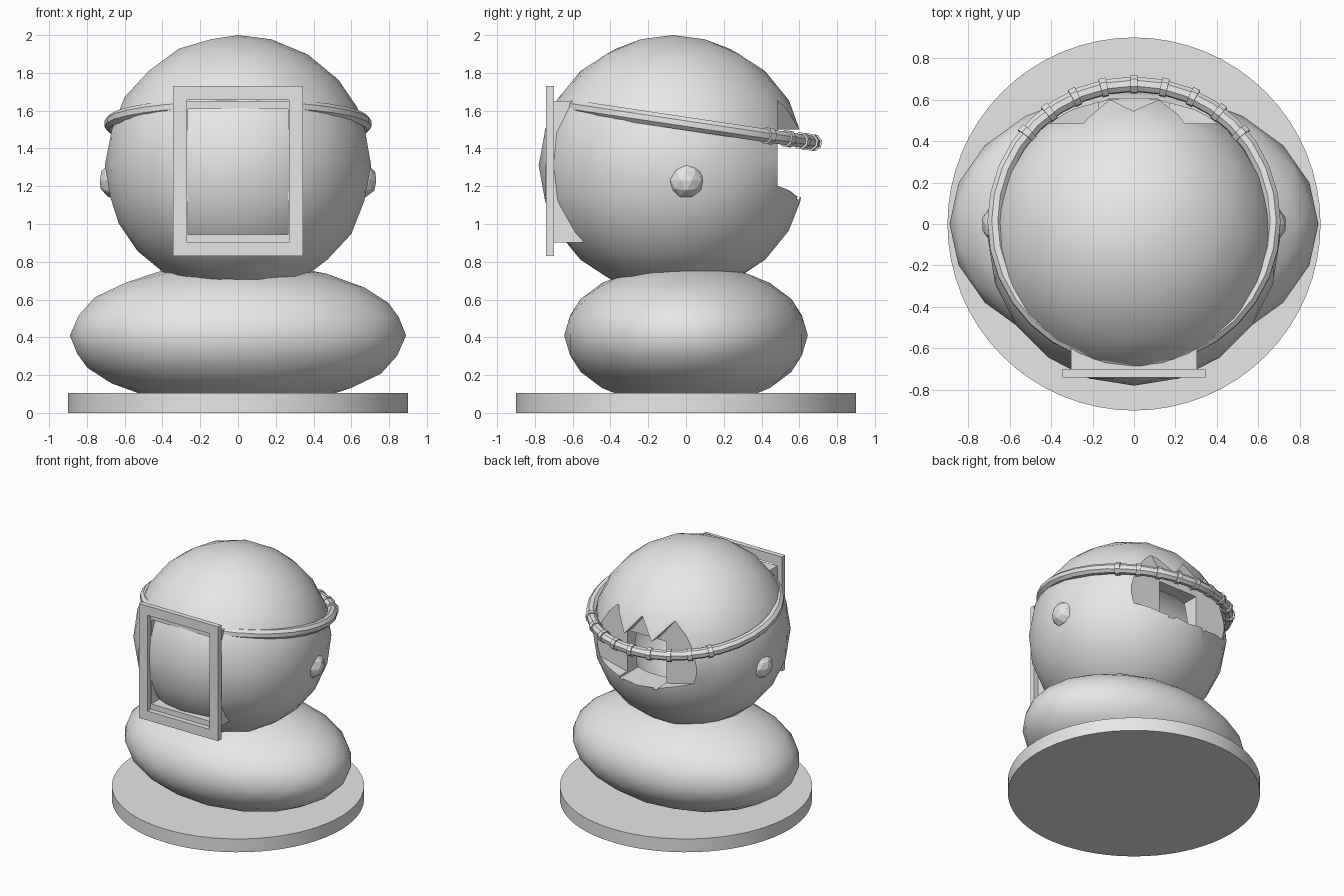
import bpy, bmesh, math
from mathutils import Matrix, Vector

old = bpy.data.objects.get("Cube")
if old:
    bpy.data.objects.remove(old, do_unlink=True)

grey = bpy.data.materials.new("plain_grey")
grey.use_nodes = True
grey.diffuse_color = (0.8, 0.8, 0.8, 1)
grey.node_tree.nodes["Principled BSDF"].inputs["Base Color"].default_value = (0.8, 0.8, 0.8, 1)


def activate(ob):
    bpy.ops.object.select_all(action="DESELECT")
    ob.select_set(True)
    bpy.context.view_layer.objects.active = ob


def make(name, bm, smooth=None):
    bmesh.ops.recalc_face_normals(bm, faces=bm.faces)
    mesh = bpy.data.meshes.new(name)
    bm.to_mesh(mesh)
    bm.free()
    mesh.materials.append(grey)
    ob = bpy.data.objects.new(name, mesh)
    bpy.context.collection.objects.link(ob)
    if smooth:
        activate(ob)
        bpy.ops.object.shade_smooth_by_angle(angle=math.radians(smooth))
    return ob


def ball(name, centre, radii, detail=3, smooth=None):
    bm = bmesh.new()
    place = Matrix.Translation(centre) @ Matrix.Diagonal((*radii, 1))
    bmesh.ops.create_icosphere(bm, subdivisions=detail, radius=1, matrix=place)
    return make(name, bm, smooth)


def prism(name, outline, y0, y1):
    """Extrude an x, z outline along y."""
    bm = bmesh.new()
    face = bm.faces.new([bm.verts.new((x, y0, z)) for x, z in outline])
    new = bmesh.ops.extrude_face_region(bm, geom=[face])["geom"]
    verts = [v for v in new if isinstance(v, bmesh.types.BMVert)]
    bmesh.ops.translate(bm, verts=verts, vec=(0, y1 - y0, 0))
    return make(name, bm)


def window_frame(name, half_w, z0, z1, border_x, border_z, y0, y1):
    """Rectangular frame with an open middle."""
    bm = bmesh.new()
    loops = []
    for y, bx, bz in ((y0, 0, 0), (y0, border_x, border_z), (y1, border_x, border_z), (y1, 0, 0)):
        w = half_w - bx
        loops.append([bm.verts.new((x, y, z)) for x, z in
                      ((-w, z0 + bz), (w, z0 + bz), (w, z1 - bz), (-w, z1 - bz))])
    for i in range(4):
        a, b = loops[i], loops[(i + 1) % 4]
        for j in range(4):
            k = (j + 1) % 4
            bm.faces.new((a[j], a[k], b[k], b[j]))
    return make(name, bm)


def cut(target, cutter):
    mod = target.modifiers.new("cut", "BOOLEAN")
    mod.operation, mod.solver, mod.object = "DIFFERENCE", "EXACT", cutter
    activate(target)
    bpy.ops.object.modifier_apply(modifier=mod.name)
    bpy.data.objects.remove(cutter, do_unlink=True)


# Round base
bm = bmesh.new()
bmesh.ops.create_cone(bm, cap_ends=True, segments=64, radius1=0.9, radius2=0.9, depth=0.105,
                      matrix=Matrix.Translation((0, 0, 0.0525)))
make("base", bm, 30)

# Squashed shoulders
ball("shoulders", (0, 0, 0.41), (0.89, 0.645, 0.385), 3, 30)

# Helmet, hollow, with a broken opening at the back
head = ball("helmet", (0, -0.07, 1.31), (0.705, 0.71, 0.69))
cut(head, ball("cavity_cutter", (0, -0.1, 1.3), (0.52, 0.52, 0.52)))
half = [(0.12, 1.5), (0.25, 1.66), (0.6, 1.55), (0.6, 1.27), (0.4, 1.2), (0.2, 1.15)]
outline = [(0, 1.65)] + half + [(0, 1.13)] + [(-x, z) for x, z in reversed(half)]
cut(head, prism("pocket_cutter", outline, 0.485, 0.9))
cut(head, prism("hole_cutter", [(-0.17, 1.13), (0.17, 1.13), (0.17, 1.47), (-0.17, 1.47)], 0.1, 0.6))
activate(head)
bpy.ops.object.shade_smooth_by_angle(angle=math.radians(30))

# Window frame and the sleeve joining it to the helmet
window_frame("window_frame", 0.345, 0.83, 1.73, 0.075, 0.073, -0.74, -0.7)
window_frame("window_sleeve", 0.305, 0.903, 1.65, 0.04, 0.042, -0.7, -0.5)

# Ear studs
for side, label in ((1, "left"), (-1, "right")):
    ball(label + "_ear_stud", (side * 0.637, 0, 1.23), (0.1, 0.1, 0.1), 2)

# Tilted band, with raised collars around the back
tilt = Matrix.Translation((0, 0.01, 1.53)) @ Matrix.Rotation(math.radians(-8.5), 4, "X")


def band(name, radius, tube, start, end, steps, closed):
    bm = bmesh.new()
    rings = []
    for i in range(steps if closed else steps + 1):
        a = start + (end - start) * i / steps
        ring = []
        for j in range(8):
            t = math.tau * (j + 0.5) / 8
            r = radius + tube * math.cos(t)
            ring.append(bm.verts.new(tilt @ Vector((r * math.cos(a), r * math.sin(a), tube * math.sin(t)))))
        rings.append(ring)
    for i in range(steps):
        a, b = rings[i], rings[(i + 1) % len(rings)]
        for j in range(8):
            bm.faces.new((a[j], b[j], b[j - 1], a[j - 1]))
    if not closed:
        bm.faces.new(rings[0])
        bm.faces.new(rings[-1])
    return make(name, bm, 30)


band("band", 0.672, 0.038, 0, math.tau, 32, True)
for i in range(-4, 5):
    mid = math.pi / 2 + math.radians(12.5) * i
    band("band_collar", 0.672, 0.047, mid - 0.025, mid + 0.025, 1, False)
